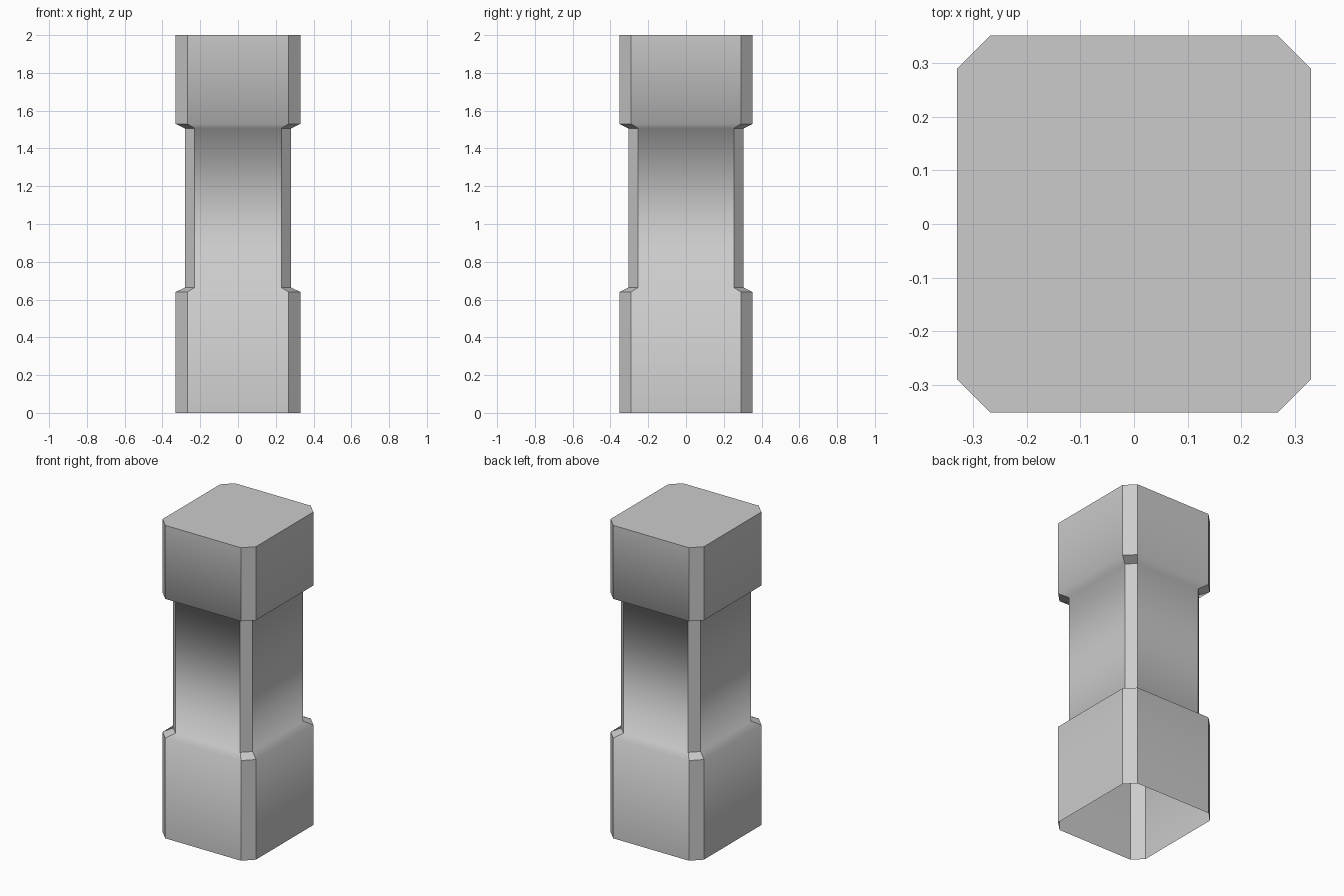
import bpy
import bmesh

cube = bpy.data.objects.get("Cube")
if cube:
    bpy.data.objects.remove(cube, do_unlink=True)

grey = bpy.data.materials.new("plain_grey")
grey.use_nodes = True
grey.diffuse_color = (0.6, 0.6, 0.6, 1)
grey.node_tree.nodes["Principled BSDF"].inputs["Base Color"].default_value = (0.6, 0.6, 0.6, 1)


def ring(bm, size, z):
    """Rectangle with cut corners at one height."""
    hx, hy, cut = size
    points = []
    for sx, sy in ((1, 1), (-1, 1), (-1, -1), (1, -1)):
        pair = [(sx * hx, sy * (hy - cut)), (sx * (hx - cut), sy * hy)]
        points += pair if sx * sy > 0 else pair[::-1]
    return [bm.verts.new((x, y, z)) for x, y in points]


# Half width, half depth and corner cut
block = (0.33, 0.352, 0.062)
shaft = (0.281, 0.305, 0.052)

bm = bmesh.new()
rings = [ring(bm, size, z) for size, z in (
    (block, 0), (block, 0.64), (shaft, 0.664),
    (shaft, 1.506), (block, 1.53), (block, 2))]

# Walls: broad sides blend smoothly up the pillar, corner cuts stay flat
for low, high in zip(rings, rings[1:]):
    for i in range(8):
        j = (i + 1) % 8
        face = bm.faces.new((low[i], low[j], high[j], high[i]))
        face.smooth = i % 2 == 1
        bm.edges.get((low[i], high[i])).smooth = False

# Closed top, open underside
bm.faces.new(rings[-1])
for edge in bm.edges:
    if all(v in rings[-1] for v in edge.verts):
        edge.smooth = False

mesh = bpy.data.meshes.new("pillar")
bm.to_mesh(mesh)
bm.free()
mesh.materials.append(grey)
bpy.context.collection.objects.link(bpy.data.objects.new("pillar", mesh))
